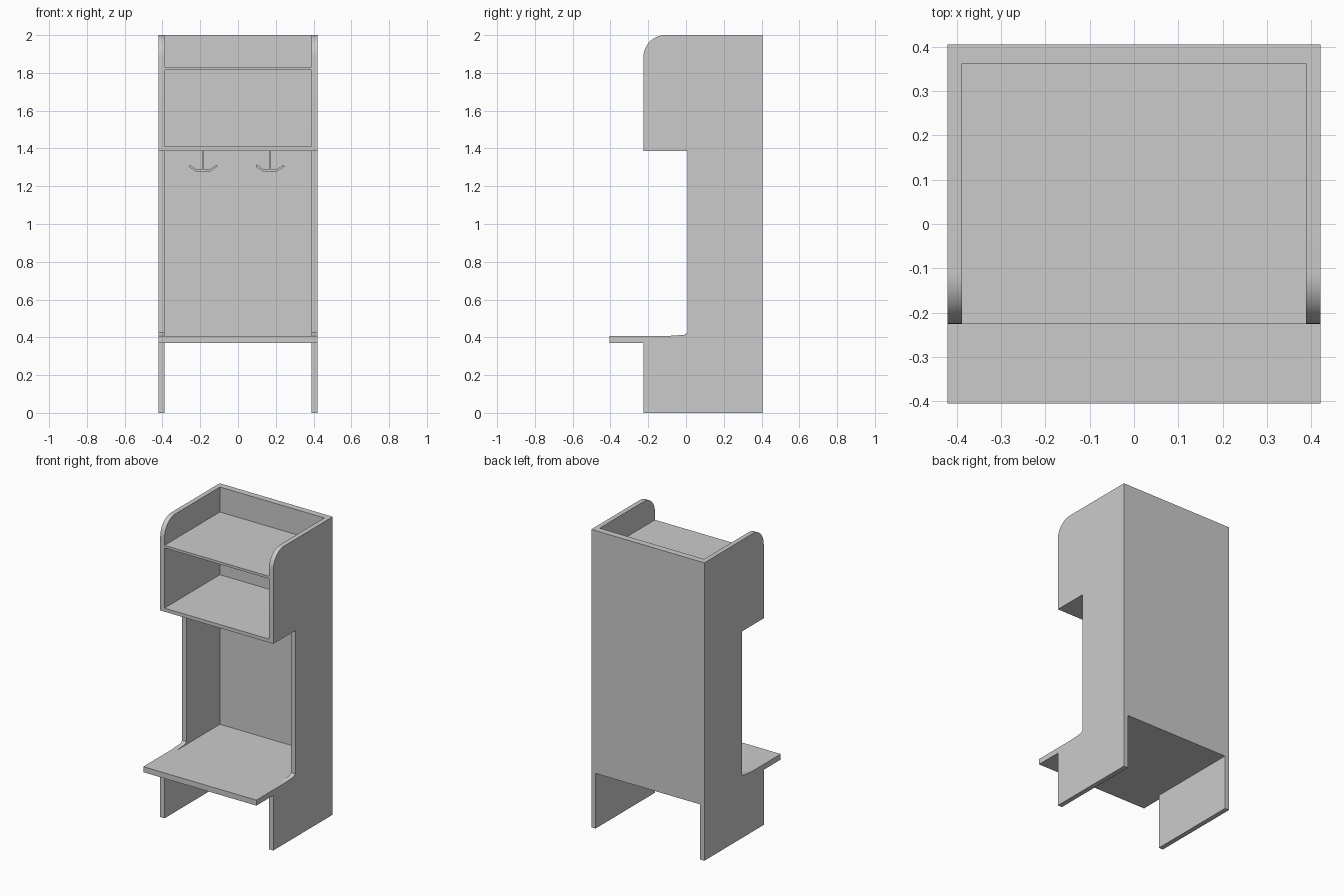
import bpy, bmesh, math
from mathutils import Vector

if "Cube" in bpy.data.objects:
    bpy.data.objects.remove(bpy.data.objects["Cube"])

BACK, FRONT, SEAT_FRONT = 0.405, -0.225, -0.405
OUT, INN = 0.42, 0.388          # outer and inner faces of the side panels


def prism(name, pts, place, lo, hi):
    """Extrude a 2D outline; place(a, b, t) maps it into space."""
    bm = bmesh.new()
    face = bm.faces.new([bm.verts.new(place(a, b, lo)) for a, b in pts])
    ext = bmesh.ops.extrude_face_region(bm, geom=[face])
    shift = Vector(place(0, 0, hi)) - Vector(place(0, 0, lo))
    bmesh.ops.translate(bm, vec=shift,
                        verts=[v for v in ext["geom"] if isinstance(v, bmesh.types.BMVert)])
    bmesh.ops.recalc_face_normals(bm, faces=bm.faces)
    me = bpy.data.meshes.new(name)
    bm.to_mesh(me)
    bm.free()
    ob = bpy.data.objects.new(name, me)
    bpy.context.collection.objects.link(ob)
    bpy.context.view_layer.objects.active = ob
    bpy.ops.object.select_all(action='DESELECT')
    ob.select_set(True)
    bpy.ops.object.shade_smooth_by_angle(angle=math.radians(30))
    return ob


def along_x(a, b, t): return (t, a, b)
def along_y(a, b, t): return (a, t, b)
def along_z(a, b, t): return (a, b, t)


def rect(a0, b0, a1, b1):
    return [(a0, b0), (a1, b0), (a1, b1), (a0, b1)]


# Side panels: notched outline with a rounded upper front corner
R = 0.115
arc = [(FRONT + R - R * math.cos(i * math.pi / 24), 2 - R + R * math.sin(i * math.pi / 24))
       for i in range(13)]
outline = [(BACK, 0), (FRONT, 0), (FRONT, 0.407), (-0.1, 0.407), (-0.01, 0.413),
           (0.008, 0.425), (0.008, 1.387), (FRONT, 1.387)] + arc + [(BACK, 2)]
prism("left_side_panel", outline, along_x, -OUT, -INN)
prism("right_side_panel", outline, along_x, INN, OUT)

# Back panel
prism("back_panel", rect(-INN, 0.37, INN, 2), along_y, 0.362, BACK)

# Bench seat: full width in front, fitted between the sides behind
seat = [(-OUT, SEAT_FRONT), (OUT, SEAT_FRONT), (OUT, FRONT), (INN, FRONT),
        (INN, 0.362), (-INN, 0.362), (-INN, FRONT), (-OUT, FRONT)]
prism("bench_seat", seat, along_z, 0.37, 0.407)

# Shelves of the upper compartment
for name, z0, z1 in (("lower_shelf", 1.387, 1.411), ("upper_shelf", 1.815, 1.832)):
    prism(name, rect(-INN, FRONT, INN, 0.362), along_z, z0, z1)

# Double coat hooks hanging from the lower shelf
w, y0, y1 = 0.006, 0.095, 0.107
hook = [(-w, 1.387), (-w, 1.289), (-0.034, 1.289), (-0.071, 1.314), (-0.077, 1.304),
        (-0.037, 1.277)]
hook += [(-x, z) for x, z in reversed(hook)]
for side, cx in (("left", -0.185), ("right", 0.17)):
    prism(side + "_coat_hook", [(x + cx, z) for x, z in hook], along_y, y0, y1)
